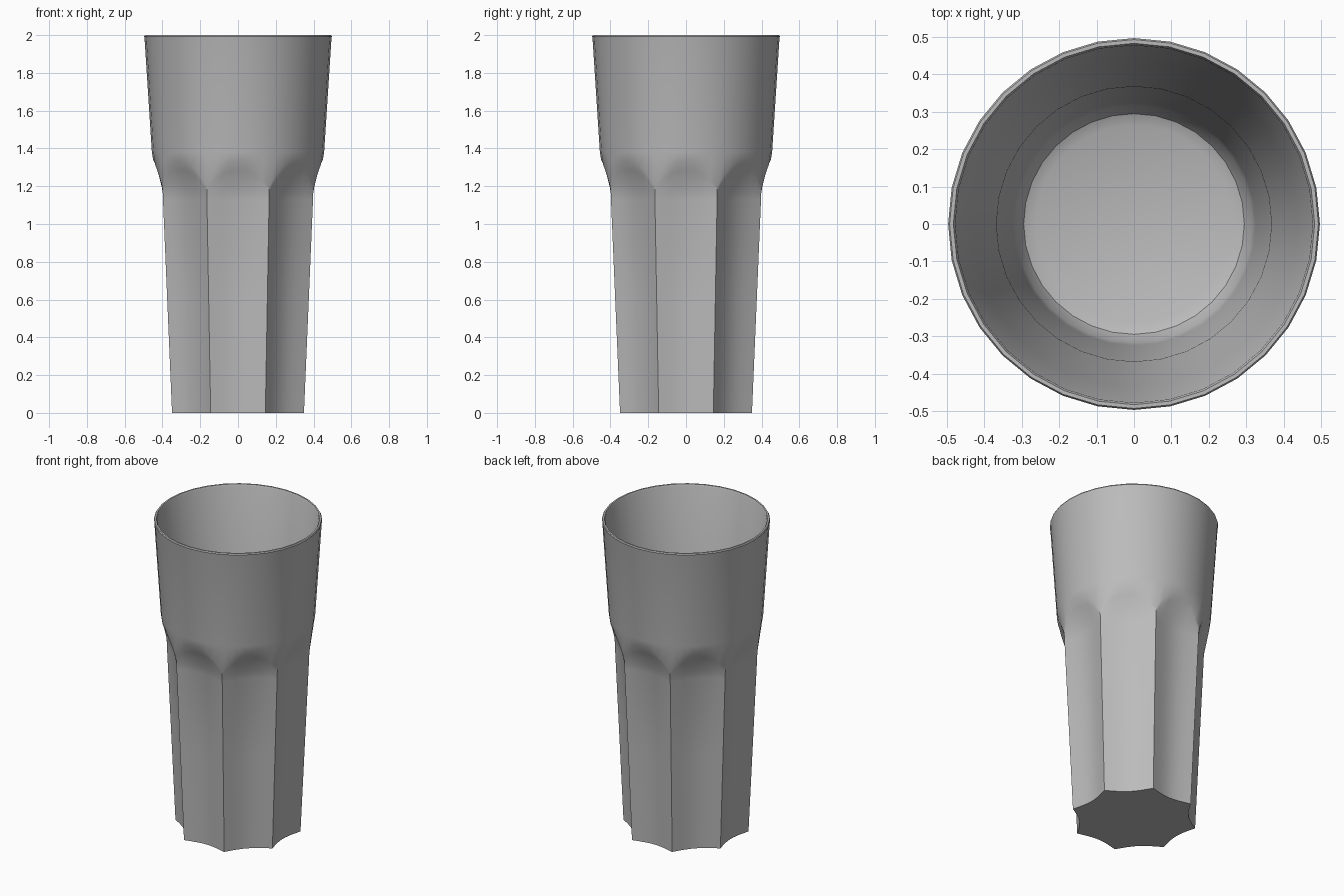
import bpy, bmesh
from math import pi, sin, cos, radians

cube = bpy.data.objects.get("Cube")
if cube:
    bpy.data.objects.remove(cube)

COLS, FLUTES = 64, 8
PER = COLS // FLUTES

glass = bpy.data.materials.new("grey glass")
glass.use_nodes = True
grey = (0.5, 0.5, 0.5, 1)
glass.diffuse_color = grey
glass.node_tree.nodes["Principled BSDF"].inputs["Base Color"].default_value = grey


def across(i):
    """Position across a flute: 0 in the middle, 1 on the ridge."""
    return abs((i + PER // 2) % PER - PER // 2) / (PER / 2)


def facet(i):
    """Columns between corners lie on the chord of a 32-sided circle."""
    return cos(2 * pi / COLS) if i % 2 else 1


def round_ring(r, z):
    return lambda i: (r * facet(i), z)


def fluted(i, z):
    """Radius of the ridged lower body, hollow between ridges."""
    ridge = 0.378 + 0.046 * z
    half = pi / FLUTES
    t = across(i)
    chord = ridge * cos(half) / cos(t * half)
    return chord - 0.026 * (1 - t * t)


def arch(i):
    """Scalloped upper edge of the flutes, on the tapering wall."""
    t = across(i)
    z = 1.34 - 0.145 * t ** 2.3
    ridge = 0.433
    wall = 0.449 * facet(i)
    return (wall + (ridge - wall) * t ** 2.3, z)


def scoop(f):
    """Ring between the arch (f = 0) and the straight flute (f = 1)."""
    def ring(i):
        r0, z0 = arch(i)
        z1 = 1.13
        r1 = fluted(i, z1)
        ease = f * (1.45 - 0.45 * f)
        return (r0 + (r1 - r0) * ease, z0 + (z1 - z0) * f)
    return ring


def flute_ring(z):
    return lambda i: (fluted(i, z), z)


# Rings run from the base, up the outside, over the rim and down to the floor
rings = [flute_ring(0), flute_ring(0.6)]
rings += [scoop(f) for f in (1, 0.75, 0.5, 0.25, 0)]
rings += [round_ring(r, z) for r, z in (
    (0.456, 1.38), (0.495, 1.985), (0.497, 1.993), (0.493, 2.0), (0.483, 2.0),
    (0.478, 1.99), (0.436, 1.38), (0.368, 1.16), (0.325, 0.2))]
rings += [round_ring(0.265 + 0.06 * cos(radians(a)), 0.2 - 0.1 * sin(radians(a)))
          for a in (30, 60, 90)]

bm = bmesh.new()
loops = []
for ring in rings:
    loop = []
    for i in range(COLS):
        r, z = ring(i)
        a = 2 * pi * i / COLS
        loop.append(bm.verts.new((r * cos(a), r * sin(a), z)))
    loops.append(loop)

for low, high in zip(loops, loops[1:]):
    for i in range(COLS):
        j = (i + 1) % COLS
        bm.faces.new((low[i], low[j], high[j], high[i]))

# Underside and inner floor
bm.faces.new(loops[0][::-1])
bm.faces.new(loops[-1])

mesh = bpy.data.meshes.new("tumbler")
bm.to_mesh(mesh)
bm.free()
mesh.materials.append(glass)
tumbler = bpy.data.objects.new("tumbler", mesh)
bpy.context.collection.objects.link(tumbler)

bpy.context.view_layer.objects.active = tumbler
tumbler.select_set(True)
bpy.ops.object.shade_smooth_by_angle(angle=radians(25))
